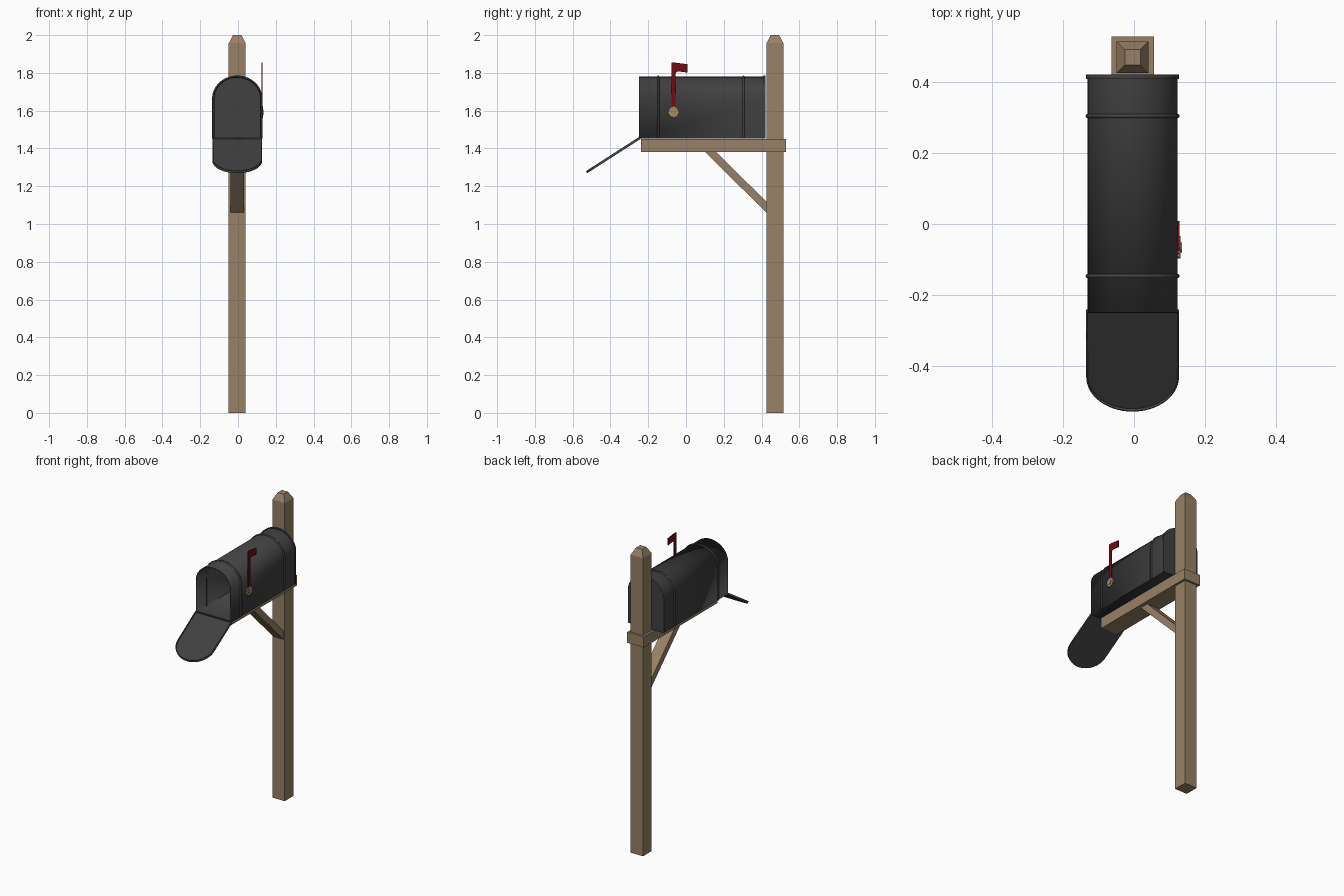
import bpy, bmesh, math
from mathutils import Vector

old = bpy.data.objects.get("Cube")
if old:
    bpy.data.objects.remove(old, do_unlink=True)


def material(name, rgb):
    m = bpy.data.materials.new(name)
    m.use_nodes = True
    m.diffuse_color = (*rgb, 1)
    m.node_tree.nodes["Principled BSDF"].inputs["Base Color"].default_value = (*rgb, 1)
    return m


WOOD = material("weathered wood", (0.31, 0.22, 0.135))
METAL = material("dark grey metal", (0.052, 0.052, 0.052))
RED = material("flag red", (0.16, 0.004, 0.006))
BRASS = material("dull brass", (0.37, 0.25, 0.14))
CX = -0.004          # centre line of the post and box
BASE = 1.452         # underside of the box


def finish(name, bm, mat, smooth=False):
    bmesh.ops.recalc_face_normals(bm, faces=bm.faces)
    me = bpy.data.meshes.new(name)
    bm.to_mesh(me)
    bm.free()
    me.materials.append(mat)
    ob = bpy.data.objects.new(name, me)
    bpy.context.collection.objects.link(ob)
    if smooth:
        bpy.ops.object.select_all(action='DESELECT')
        ob.select_set(True)
        bpy.context.view_layer.objects.active = ob
        bpy.ops.object.shade_smooth_by_angle(angle=math.radians(35))
    return ob


def prism(name, pts, depth, mat, smooth=False, open_at=None):
    """Extrude a flat outline along depth; optionally leave one end open."""
    bm = bmesh.new()
    depth = Vector(depth)
    first = bm.faces.new([bm.verts.new(p) for p in pts])
    res = bmesh.ops.extrude_face_region(bm, geom=[first], use_keep_orig=True)
    bmesh.ops.translate(bm, vec=depth, verts=[g for g in res["geom"] if isinstance(g, bmesh.types.BMVert)])
    last = [g for g in res["geom"] if isinstance(g, bmesh.types.BMFace)][0]
    if open_at:
        bmesh.ops.delete(bm, geom=[first if open_at == "start" else last], context='FACES_ONLY')
    return finish(name, bm, mat, smooth)


def box(name, lo, hi, mat):
    return prism(name, [(lo[0], lo[1], lo[2]), (hi[0], lo[1], lo[2]),
                        (hi[0], hi[1], lo[2]), (lo[0], hi[1], lo[2])],
                 (0, 0, hi[2] - lo[2]), mat)


def arch(half, height, y=0.0, x=0.0, z=0.0, rise=0.116, n=28):
    """Outline with straight sides and a rounded top."""
    pts = [(x + half, y, z)]
    for i in range(n + 1):
        a = math.pi * i / n
        pts.append((x + half * math.cos(a), y, z + height - rise + rise * math.sin(a)))
    return pts + [(x - half, y, z)]


def shell(ob, thickness):
    s = ob.modifiers.new("Sheet thickness", 'SOLIDIFY')
    s.thickness = thickness
    s.offset = -1


# Post with a tapered top
PY, PH = 0.471, 0.045
bm = bmesh.new()
rings = []
for z, h in ((0, PH), (1.957, PH), (2.0, 0.022)):
    rings.append([bm.verts.new((CX + sx * h, PY + sy * h, z))
                  for sx, sy in ((-1, -1), (1, -1), (1, 1), (-1, 1))])
for a, b in zip(rings, rings[1:]):
    for i in range(4):
        j = (i + 1) % 4
        bm.faces.new((a[i], a[j], b[j], b[i]))
bm.faces.new(rings[0])
bm.faces.new(rings[-1])
finish("post", bm, WOOD)

# Support beam and diagonal brace
box("support_beam", (CX - 0.06, -0.238, 1.38), (CX + 0.06, 0.53, 1.45), WOOD)
prism("diagonal_brace", [(CX - 0.037, y, z) for y, z in
                         ((0.10, 1.382), (0.16, 1.382), (0.428, 1.115), (0.428, 1.058))],
      (0.074, 0, 0), WOOD)

# Hollow box, open at the front
body = prism("box_body", arch(0.127, 0.328, -0.25, CX, BASE), (0, 0.665, 0), METAL, True, "start")
shell(body, 0.005)
prism("back_cap", arch(0.131, 0.333, 0.41, CX, BASE), (0, 0.012, 0), METAL, True)

# Raised ribs following the arch
for label, y in (("front_rib", -0.147), ("rear_rib", 0.305)):
    cu = bpy.data.curves.new(label, 'CURVE')
    cu.dimensions = '3D'
    cu.bevel_depth = 0.006
    cu.bevel_resolution = 2
    cu.use_fill_caps = True
    path = arch(0.127, 0.328, y, CX, BASE)
    sp = cu.splines.new('POLY')
    sp.points.add(len(path) - 1)
    for p, co in zip(sp.points, path):
        p.co = (*co, 1)
    cu.materials.append(METAL)
    bpy.context.collection.objects.link(bpy.data.objects.new(label, cu))

# Open door: a shallow tray hinged at the bottom edge
door = prism("door", arch(0.131, 0.335), (0, 0.013, 0), METAL, True, "end")
shell(door, 0.005)
door.location = (CX, -0.241, 1.45)
door.rotation_euler.x = math.radians(122.7)

# Signal flag on the left side
prism("signal_flag", [(0.1235, y, z) for y, z in
                      ((-0.077, 1.585), (-0.055, 1.585), (-0.055, 1.80), (-0.045, 1.808),
                       (0.008, 1.802), (0.008, 1.846), (-0.055, 1.854), (-0.077, 1.854))],
      (0.005, 0, 0), RED)

# Scalloped pivot with a hub
FY, FZ = -0.066, 1.592


def disc(name, x, depth, radii, n):
    prism(name, [(x, FY + radii[i % 2] * math.cos(math.tau * i / n),
                  FZ + radii[i % 2] * math.sin(math.tau * i / n)) for i in range(n)],
          (depth, 0, 0), BRASS)


disc("flag_pivot", 0.1225, 0.009, (0.032, 0.027), 24)
disc("pivot_hub", 0.131, 0.005, (0.014, 0.014), 16)
